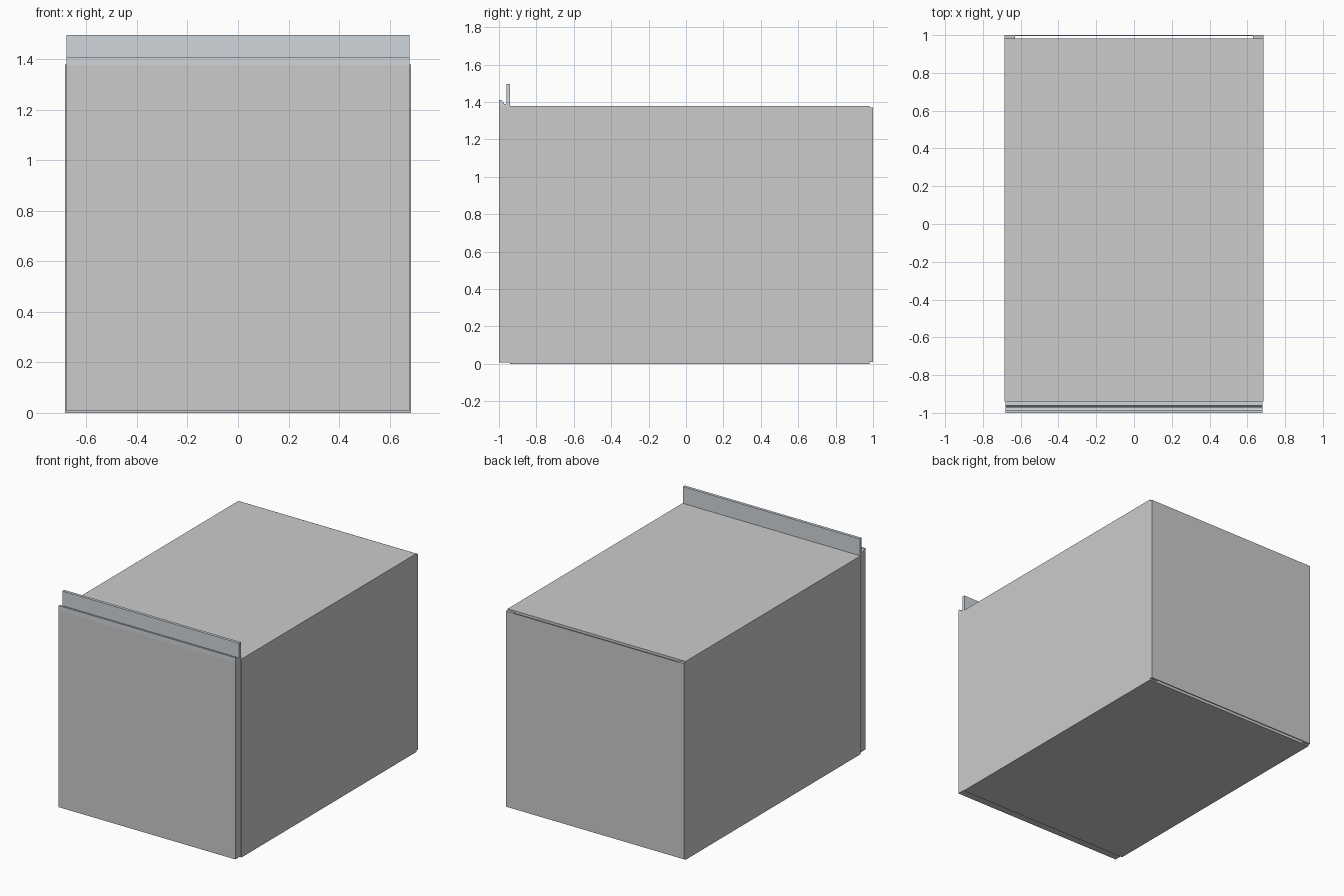
import bpy

if "Cube" in bpy.data.objects:
    bpy.data.objects.remove(bpy.data.objects["Cube"])

metal = bpy.data.materials.new("brushed_metal")
metal.diffuse_color = (0.63, 0.67, 0.71, 1)
metal.use_nodes = True
metal.node_tree.nodes["Principled BSDF"].inputs["Base Color"].default_value = metal.diffuse_color


def box(name, x0, x1, y0, y1, z0, z1):
    bpy.ops.mesh.primitive_cube_add(size=1, location=((x0 + x1) / 2, (y0 + y1) / 2, (z0 + z1) / 2))
    ob = bpy.context.object
    ob.name = name
    ob.scale = (x1 - x0, y1 - y0, z1 - z0)
    bpy.ops.object.transform_apply(location=False, rotation=False, scale=True)
    return ob


def extrude_x(name, profile, half):
    # Sweep a (y, z) profile across the width
    n = len(profile)
    verts = [(x, y, z) for x in (-half, half) for y, z in profile]
    faces = [list(range(n))[::-1], list(range(n, 2 * n))]
    faces += [(i, (i + 1) % n, n + (i + 1) % n, n + i) for i in range(n)]
    me = bpy.data.meshes.new(name)
    me.from_pydata(verts, [], faces)
    ob = bpy.data.objects.new(name, me)
    bpy.context.collection.objects.link(ob)
    return ob


# Main cabinet and front door
box("cabinet_body", -0.685, 0.685, -0.94, 0.982, 0.0, 1.38)
box("front_door", -0.68, 0.68, -1.0, -0.94, 0.008, 1.376)

# Back panel held off the body by a spacer on each side
box("back_panel", -0.685, 0.685, 0.995, 1.0, 0.01, 1.37)
for side, name in ((-1, "left_back_spacer"), (1, "right_back_spacer")):
    a, b = sorted((side * 0.63, side * 0.685))
    box(name, a, b, 0.982, 0.995, 0.01, 1.37)

# Grip rail along the top of the door: front lip, finger groove, upright plate
grip = extrude_x("grip_rail", [
    (-1.0, 1.376), (-0.94, 1.376), (-0.94, 1.497), (-0.96, 1.497),
    (-0.96, 1.395), (-0.965, 1.388), (-0.972, 1.391), (-0.98, 1.404),
    (-0.987, 1.41), (-1.0, 1.41)], 0.68)
grip.data.materials.append(metal)
